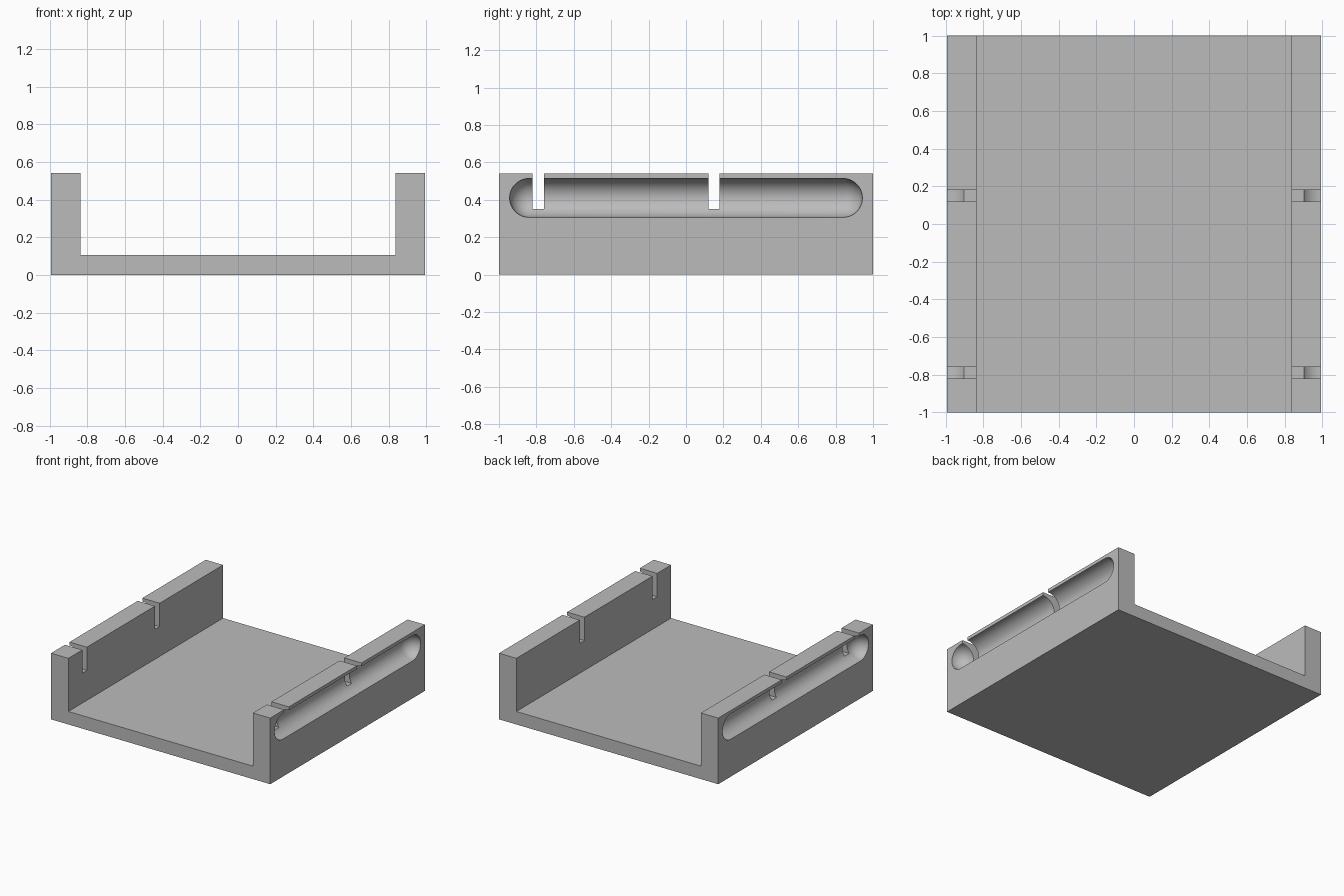
import bpy
import bmesh
import math
from mathutils import Matrix, Vector

HALF_X, INNER_X, HALF_Y = 0.992, 0.835, 1.0
HEIGHT, FLOOR = 0.541, 0.106
GROOVE_R, GROOVE_END, GROOVE_Z = 0.104, 0.943, 0.41
SLOT_BOTTOM, SLOT_WIDTH = 0.35, 0.06

if "Cube" in bpy.data.objects:
    bpy.data.objects.remove(bpy.data.objects["Cube"], do_unlink=True)

grey = bpy.data.materials.new("plain grey")
grey.use_nodes = True
colour = (0.5, 0.5, 0.5, 1)
grey.diffuse_color = colour
for node in grey.node_tree.nodes:
    if node.type == "BSDF_PRINCIPLED":
        node.inputs["Base Color"].default_value = colour


def to_object(bm, name):
    bmesh.ops.recalc_face_normals(bm, faces=bm.faces)
    mesh = bpy.data.meshes.new(name)
    bm.to_mesh(mesh)
    bm.free()
    mesh.materials.append(grey)
    obj = bpy.data.objects.new(name, mesh)
    bpy.context.collection.objects.link(obj)
    return obj


def cut(target, cutter):
    mod = target.modifiers.new("cut", "BOOLEAN")
    mod.operation = "DIFFERENCE"
    mod.solver = "EXACT"
    mod.object = cutter
    cutter.hide_render = True
    bpy.context.view_layer.objects.active = target
    bpy.ops.object.modifier_apply(modifier=mod.name)
    bpy.data.objects.remove(cutter, do_unlink=True)


# Tray: U-shaped profile extruded from front to back
half = [(HALF_X, 0), (HALF_X, HEIGHT), (INNER_X, HEIGHT), (INNER_X, FLOOR)]
profile = half + [(-x, z) for x, z in reversed(half)]
bm = bmesh.new()
face = bm.faces.new([bm.verts.new((x, -HALF_Y, z)) for x, z in profile])
extruded = bmesh.ops.extrude_face_region(bm, geom=[face])["geom"]
bmesh.ops.translate(bm, vec=(0, 2 * HALF_Y, 0),
                    verts=[v for v in extruded if isinstance(v, bmesh.types.BMVert)])
tray = to_object(bm, "channel_tray")

# Round-ended groove along the outside of each wall
for side in (-1, 1):
    bm = bmesh.new()
    bmesh.ops.create_uvsphere(bm, u_segments=48, v_segments=25, radius=GROOVE_R,
                              matrix=Matrix.Rotation(math.pi / 2, 4, "X"))
    for v in bm.verts:
        v.co.x *= 1.05
        v.co.y += math.copysign(GROOVE_END - GROOVE_R, v.co.y)
        v.co += Vector((side * HALF_X, 0, GROOVE_Z))
    cut(tray, to_object(bm, "groove_cutter"))

# Narrow slots down through both walls
for y in (-0.79, 0.15):
    for side in (-1, 1):
        bm = bmesh.new()
        place = Matrix.Translation((side * 0.92, y, SLOT_BOTTOM + 0.2))
        bmesh.ops.create_cube(bm, size=1, matrix=place @ Matrix.Diagonal((0.3, SLOT_WIDTH, 0.4, 1)))
        cut(tray, to_object(bm, "slot_cutter"))

# Smooth grooves, crisp edges
bpy.ops.object.select_all(action="DESELECT")
tray.select_set(True)
bpy.context.view_layer.objects.active = tray
bpy.ops.object.shade_smooth_by_angle(angle=math.radians(30))
